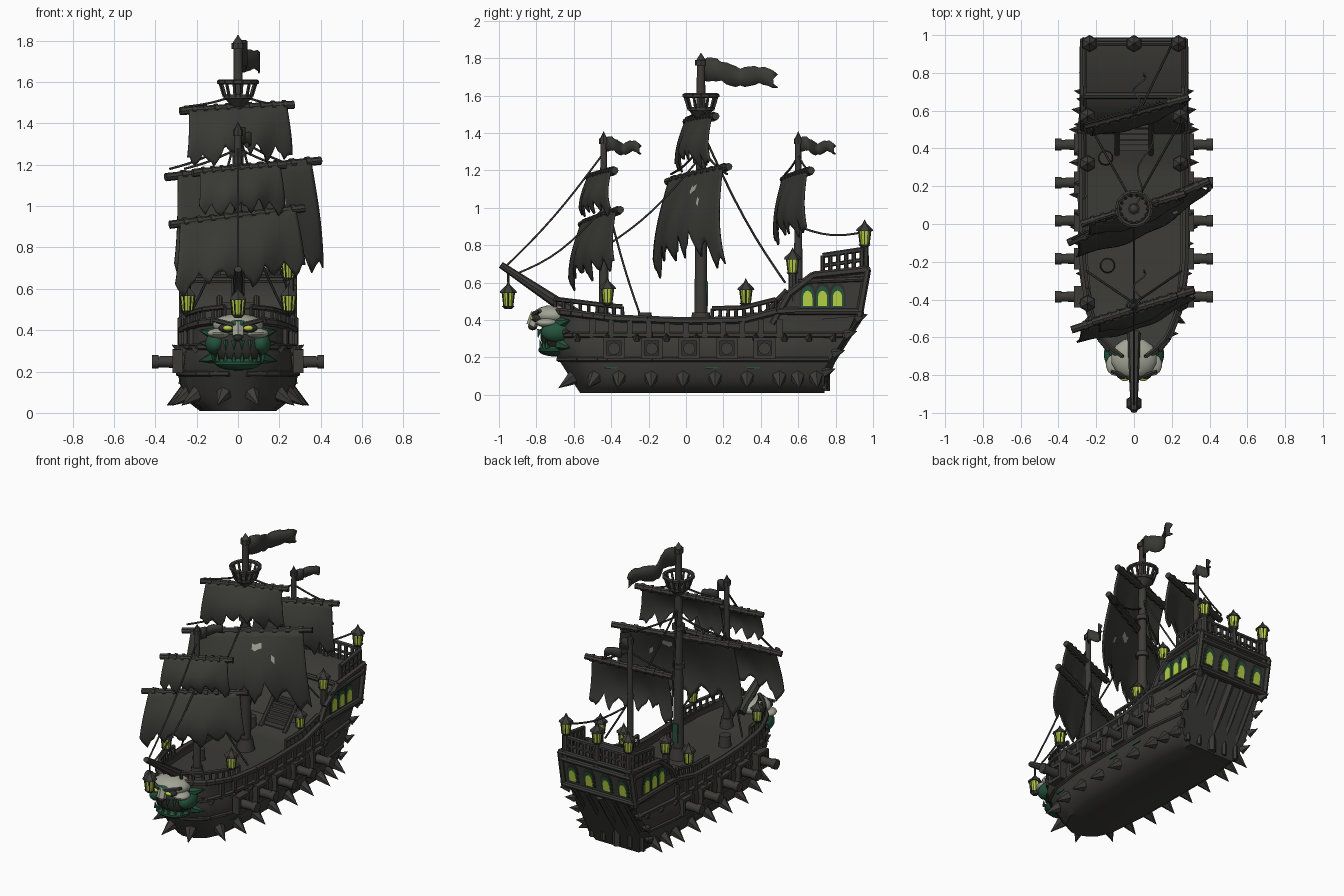
import bpy, bmesh, math, random
from mathutils import Vector, Matrix

random.seed(4)
if "Cube" in bpy.data.objects:
    bpy.data.objects.remove(bpy.data.objects["Cube"])


def material(name, r, g, b):
    mat = bpy.data.materials.new(name)
    mat.use_nodes = True
    mat.diffuse_color = (r, g, b, 1)
    mat.node_tree.nodes["Principled BSDF"].inputs["Base Color"].default_value = (r, g, b, 1)
    return mat


TIMBER = material("charcoal timber", .045, .044, .039)
CLOTH = material("black cloth", .042, .042, .037)
DARK = material("dark iron", .028, .028, .025)
GREEN = material("ghost green", .018, .085, .045)
GLOW = material("lantern glow", .47, .62, .06)
BONE = material("pale bone", .36, .37, .3)
ALL = [TIMBER, CLOTH, DARK, GREEN, GLOW, BONE]


class Part:
    """Collects simple solids into one object."""

    def __init__(self, name):
        self.name, self.bm = name, bmesh.new()

    def paint(self, verts, mat):
        for face in {f for v in verts for f in v.link_faces}:
            face.material_index = ALL.index(mat)

    def rod(self, a, b, r1, r2=None, sides=8, mat=TIMBER):
        a, b = Vector(a), Vector(b)
        turn = (b - a).to_track_quat('Z', 'Y').to_matrix().to_4x4()
        made = bmesh.ops.create_cone(self.bm, cap_ends=True, segments=sides, radius1=r1,
                                     radius2=r1 if r2 is None else r2, depth=(b - a).length,
                                     matrix=Matrix.Translation((a + b) / 2) @ turn)
        self.paint(made["verts"], mat)

    def chain(self, points, r, sides=6, mat=TIMBER):
        for a, b in zip(points, points[1:]):
            self.rod(a, b, r, r, sides, mat)

    def box(self, centre, size, mat=TIMBER):
        place = Matrix.Translation(centre) @ Matrix.Diagonal((*size, 1))
        self.paint(bmesh.ops.create_cube(self.bm, size=1, matrix=place)["verts"], mat)

    def ball(self, centre, radii, mat):
        place = Matrix.Translation(centre) @ Matrix.Diagonal((*radii, 1))
        self.paint(bmesh.ops.create_uvsphere(self.bm, u_segments=14, v_segments=9,
                                             radius=1, matrix=place)["verts"], mat)

    def plate(self, points, out, mat):
        base = self.bm.faces.new([self.bm.verts.new(p) for p in points])
        made = bmesh.ops.extrude_face_region(self.bm, geom=[base])["geom"]
        verts = [v for v in made if isinstance(v, bmesh.types.BMVert)]
        bmesh.ops.translate(self.bm, verts=verts, vec=out)
        self.paint(verts, mat)

    def finish(self, thickness=0):
        if not thickness:
            bmesh.ops.recalc_face_normals(self.bm, faces=self.bm.faces)
        mesh = bpy.data.meshes.new(self.name)
        self.bm.to_mesh(mesh)
        self.bm.free()
        for mat in ALL:
            mesh.materials.append(mat)
        mesh.shade_smooth()
        mesh.set_sharp_from_angle(angle=math.radians(40))
        obj = bpy.data.objects.new(self.name, mesh)
        bpy.context.collection.objects.link(obj)
        if thickness:
            solid = obj.modifiers.new("thickness", 'SOLIDIFY')
            solid.thickness, solid.offset = thickness, 0


def lookup(table, x):
    for (a, va), (b, vb) in zip(table, table[1:]):
        if x <= b:
            return va + (vb - va) * max(0, (x - a) / (b - a))
    return table[-1][1]


def clamp(x):
    return max(0, min(1, x))


# Hull form: plan, section and sheer
PLAN = [(-.72, .04), (-.68, .11), (-.6, .19), (-.45, .25), (-.2, .28), (.5, .285), (.92, .25)]
SECTION = [(.01, .65), (.06, .88), (.15, 1), (.25, 1.03), (.33, .97), (.5, .97)]
SHEER = [(-.72, .45), (-.4, .41), (0, .395), (.3, .4), (.5, .45), (.92, .45)]


def hull_at(y, z, side=1, out=0):
    x = lookup(PLAN, y) * lookup(SECTION, z) + out
    bow = .16 * clamp((-.4 - y) / .32) * (1 - clamp(z / .25))
    stern = .18 * clamp((y - .5) / .42) * (1 - clamp((z - .14) / .28))
    return Vector((side * x, y + bow - stern, z))


def spread(a, b, n):
    return [a + (b - a) * i / (n - 1) for i in range(n)]


hull = Part("hull")
rings = []
for y in spread(-.72, .92, 42):
    top = lookup(SHEER, y)
    half = [hull_at(y, z) for z in (.01, .035, .06, .1, .15, .2, .25, .29, .33, top)]
    rim = half[-1]
    inner = rim.x * .9
    half += [Vector((inner, rim.y, top)), Vector((inner, rim.y, top - .035))]
    ring = half + [Vector((-p.x, p.y, p.z)) for p in reversed(half)]
    rings.append([hull.bm.verts.new(p) for p in ring])
for a, b in zip(rings, rings[1:]):
    for i in range(len(a)):
        j = (i + 1) % len(a)
        hull.bm.faces.new((a[i], a[j], b[j], b[i]))
hull.bm.faces.new(rings[0])
hull.bm.faces.new(rings[-1])
hull.finish()

# Wales, gunwale, spikes, guns and rails on both sides
trim, spikes, guns, rails = Part("hull_trim"), Part("hull_spikes"), Part("cannons"), Part("rails")
for s in (1, -1):
    for z, r in ((.19, .014), (.32, .016)):
        trim.chain([hull_at(y, z, s) for y in spread(-.72, .9, 28)], r)
    trim.chain([hull_at(y, lookup(SHEER, y), s) for y in spread(-.72, .6, 24)], .02)
    for y in spread(-.5, .5, 11):
        trim.box(hull_at(y, .355, s), (.03, .03, .1))
    for y in (-.4, .14, .36):
        trim.box(hull_at(y, .145, s), (.012, .07, .01), GREEN)
    for x in (.1, .19):
        trim.chain([(s * x, hull_at(.92, z).y, z) for z in (.03, .14, .42)], .018)
    for y in spread(-.7, .84, 10):
        foot = hull_at(y, .1, s)
        run = hull_at(y + .02, .1, s) - hull_at(y - .02, .1, s)
        out = Vector((s * run.y, -s * run.x, 0)).normalized()
        spikes.rod(foot - out * .02, foot + out * .08 - Vector((0, 0, .065)), .045, 0, 6)
    for y in spread(-.58, .85, 10):
        spikes.rod(hull_at(y, .3, s), hull_at(y, .33, s, .045), .022, 0, 5)
    for z in (.12, .22, .32, .41):
        foot = hull_at(.92, z, s)
        spikes.rod(foot, foot + Vector((s * .03, .06, .02)), .03, 0, 5)
    for y in spread(-.385, .42, 5):
        guns.box((s * .285, y, .25), (.04, .09, .09), DARK)
        for d in (-.048, .048):
            guns.box((s * .292, y + d, .25), (.05, .02, .115))
            guns.box((s * .292, y, .25 + d), (.05, .1, .02))
        guns.rod((s * .25, y, .247), (s * .4, y, .247), .032, .026, 10)
        guns.rod((s * .385, y, .247), (s * .417, y, .247), .033, .033, 10)
    for first, last in ((-.7, -.34), (.14, .48)):
        ys = spread(first, last, 9)
        rails.chain([hull_at(y, lookup(SHEER, y) + .065, s, -.01) for y in ys], .013)
        for y in ys:
            foot = hull_at(y, lookup(SHEER, y), s, -.01)
            rails.rod(foot, foot + Vector((0, 0, .065)), .011, .009, 6)
    # Poop rail along the side and half of the back
    run = [(s * .26, y, .745 + (y - .73) * .15) for y in spread(.73, .94, 6)]
    run += [(s * x, .955, .775) for x in spread(.24, 0, 6)]
    for dz, r in ((0, .014), (-.055, .011)):
        rails.chain([(x, y, z + dz) for x, y, z in run], r)
    for x, y, z in run:
        rails.rod((x, y, .64), (x, y, z), .012, .012, 6)
for part in (trim, spikes, guns, rails):
    part.finish()

# Stern cabin with rudder and steps
cabin = Part("stern_cabin")
OUTLINE = [(.46, .38), (.55, .54), (.68, .64), (.97, .67), (.925, .42)]
cabin.plate([(-.265, y, z) for y, z in OUTLINE], (.53, 0, 0), TIMBER)
for s in (1, -1):
    edge = [(s * .268, y, z) for y, z in OUTLINE]
    cabin.chain(edge, .02)
    cabin.rod((s * .27, .5, .445), (s * .27, .94, .445), .018)
    cabin.rod((s * .27, .6, .605), (s * .27, .96, .62), .014)
    cabin.rod((s * .25, .57, .5), (s * .25, .57, .655), .022)
    cabin.rod((s * .235, .955, .62), (s * .235, .955, .81), .026, .02)
cabin.rod((0, .955, .62), (0, .955, .81), .026, .02)
for y, z in ((.935, .44), (.965, .625), (.97, .67), (.68, .64)):
    cabin.rod((-.27, y, z), (.27, y, z), .018)
cabin.chain([(0, hull_at(.92, z).y, z) for z in (.02, .14, .42)], .03)
for i in range(5):
    cabin.box((0, .4 + i * .03, .38 + i * .035), (.16, .025, .03))
for x in (-.09, .09):
    cabin.rod((x, .37, .38), (x, .54, .56), .014)
cabin.finish()

windows = Part("cabin_windows")


def arch_window(centre, across, up, out):
    centre, across, up, out = map(Vector, (centre, across, up, out))
    for scale, lift, mat in ((1.25, .003, DARK), (1, .006, GREEN), (.74, .009, GLOW)):
        w, h = .034 * scale, .05 * scale
        shape = [(-w, -h), (w, -h)] + [(w * math.cos(a), h * .25 + h * math.sin(a))
                                      for a in spread(0, math.pi, 7)]
        drop = (1 - scale) * .035
        windows.plate([centre + across * i + up * (j - drop) for i, j in shape], out * lift, mat)


for s in (1, -1):
    for y in (.65, .73, .81):
        arch_window((s * .266, y, .52), (0, 1, 0), (0, 0, 1), (s, 0, 0))
    for x in (.065, .19):
        arch_window((s * x, .945, .525), (1, 0, 0), (0, .18, .98), (0, .98, -.18))
windows.finish()

# Lanterns on the bow, rails and stern
lanterns = Part("lanterns")


def lantern(x, y, z):
    def stack(z1, z2, r1, r2, mat):
        lanterns.rod((x, y, z + z1), (x, y, z + z2), r1, r2, 6, mat)
    stack(-.062, -.045, .018, .034, TIMBER)
    stack(-.045, .025, .027, .036, GLOW)
    stack(.025, .038, .046, .042, TIMBER)
    stack(.038, .065, .04, .012, TIMBER)
    stack(.065, .09, .012, 0, TIMBER)
    for a in spread(0, math.tau, 7)[1:]:
        c, d = math.cos(a), math.sin(a)
        lanterns.rod((x + .027 * c, y + .027 * d, z - .05),
                     (x + .036 * c, y + .036 * d, z + .03), .0035, sides=5)


lantern(0, -.95, .52)
lantern(0, .955, .85)
for s in (1, -1):
    lantern(s * .235, .955, .85)
    for y, z in ((.57, .7), (.32, .535), (-.42, .54)):
        lantern(s * .245, y, z)
lanterns.finish()

# Masts, lookout basket, bowsprit and barrels
masts = Part("masts")
for y, tip, r in ((-.44, 1.41, .028), (.08, 1.83, .036), (.6, 1.41, .026)):
    masts.rod((0, y, .34), (0, y, tip - .04), r, r * .6, 10)
    masts.rod((0, y, tip - .07), (0, y, tip - .04), r * .9, r * .9, 8)
    masts.rod((0, y, tip - .04), (0, y, tip), r * .7, 0, 8)
    masts.rod((0, y, .36), (0, y, .44), r * 1.7, r * 1.3, 10)
for z in (.98, 1.24):
    masts.rod((0, .08, z), (0, .08, z + .03), .042, .042, 10)
masts.box((0, .11, .54), (.035, .016, .13), GREEN)
masts.rod((0, -.58, .42), (0, -.99, .695), .036, .018)
masts.rod((0, -.95, .6), (0, -.95, .68), .006)
for x, y in ((-.15, .35), (-.14, -.22)):
    masts.rod((x, y, .36), (x, y, .44), .042, .036, 10)
masts.finish()

basket = Part("lookout_basket")
basket.rod((0, .08, 1.48), (0, .08, 1.52), .03, .065, 14)
basket.rod((0, .08, 1.52), (0, .08, 1.54), .072, .072, 14)
hoop = [Vector((math.cos(a), math.sin(a), 0)) for a in spread(0, math.tau, 15)]
centre = Vector((0, .08, 1.6))
basket.chain([centre + p * .09 for p in hoop], .013)
for p in hoop[1:]:
    basket.rod(centre + p * .068 - Vector((0, 0, .07)), centre + p * .09, .008, sides=5)
basket.finish()


# Torn sails hung on skewed yards
def sail(name, a, b, drop, bulge, flare=.1, patch=False):
    a, b = Vector(a), Vector(b)
    yard = Part(name + "_yard")
    yard.rod(a, b, .02, .02)
    for i in range(9):
        p = a.lerp(b, .1 + i * .1)
        yard.rod(p, p + (b - a) * .03, .026, .026)
    yard.finish()
    cloth, cols, rows = Part(name), 36, 12
    ahead = Vector(((b - a).y, -(b - a).x, 0)).normalized()
    strands = [random.uniform(.78, .98) for _ in range(8)]
    grid = []
    for i in range(cols + 1):
        u = i / cols
        tear = abs((i % 6) - 3) / 3
        length = strands[i // 6] + .16 * abs(2 * u - 1) ** 2 - .2 * tear - random.uniform(0, .07)
        line = []
        for j in range(rows + 1):
            v = length * j / rows
            p = a.lerp(b, .5 + (u - .5) * (.86 + flare * v))
            belly = math.sin(math.pi * min(v, 1) * .9) * (.35 + .65 * math.sin(math.pi * u))
            belly += .1 * math.sin(u * 19 + v * 3) * v + v * (.45 - .6 * u)
            line.append(cloth.bm.verts.new(p + ahead * (bulge * belly + .015) - Vector((0, 0, drop * v))))
        grid.append(line)
    for i in range(cols):
        for j in range(rows):
            face = cloth.bm.faces.new((grid[i][j], grid[i + 1][j], grid[i + 1][j + 1], grid[i][j + 1]))
            pale = patch and (i in (20, 21, 22) and j == 2 or i == 26 and j == 4)
            face.material_index = ALL.index(BONE if pale else CLOTH)
    cloth.finish(.01)


sail("main_course", (-.35, -.1, 1.14), (.4, .23, 1.22), .57, .1, .16, True)
sail("main_topsail", (-.28, 0, 1.46), (.27, .16, 1.49), .29, .07)
sail("fore_course", (-.33, -.56, .91), (.32, -.35, .99), .37, .08, .16)
sail("fore_topsail", (-.22, -.52, 1.16), (.23, -.38, 1.2), .23, .06)
sail("mizzen_sail", (-.26, .52, 1.15), (.29, .67, 1.2), .35, .06)


# Tattered pennants
def pennant(name, y, z, length, height, fall):
    flag, previous = Part(name), None
    for i in range(17):
        u = i / 16
        x, mid = .22 * length * u + .025 * math.sin(u * 9), z - fall * u + .012 * math.sin(u * 10)
        half = height * (.5 - .16 * u) * (1 if i % 4 else .82)
        back = y + length * u
        pair = [flag.bm.verts.new((x, back + d, mid + h)) for h, d in
                ((half, 0), (0, -.12 * length if i == 16 else 0), (-half, 0))]
        if previous:
            for k in (0, 1):
                flag.bm.faces.new((previous[k], previous[k + 1], pair[k + 1], pair[k])).material_index = 1
        previous = pair
    flag.finish(.008)


pennant("main_pennant", .09, 1.735, .4, .13, .05)
pennant("fore_pennant", -.43, 1.335, .19, .08, .02)
pennant("mizzen_pennant", .61, 1.335, .19, .08, .02)

# Rigging ropes with a slight sag
ropes = bpy.data.curves.new("rigging", 'CURVE')
ropes.dimensions, ropes.bevel_depth, ropes.bevel_resolution = '3D', .006, 1
ropes.materials.append(DARK)
LINES = [((0, -.96, .69), (0, -.45, 1.28), .03), ((0, -.9, .65), (0, -.44, 1.0), .05),
         ((0, .06, 1.25), (0, -.42, .8), .04), ((.03, .6, .9), (.2, .95, .87), .03)]
for s in (1, -1):
    LINES += [((0, .1, 1.38), (s * .24, .53, .6), .05), ((0, -.42, 1.02), (s * .25, -.25, .44), .03),
              ((0, .08, 1.54), (s * .26, .08 + s * .08, 1.48), .01),
              ((0, .08, 1.33), (s * .33, .07 + s * .15, 1.18), .02),
              ((0, .6, 1.28), (s * .26, .6 + s * .07, 1.18), .01)]
for a, b, sag in LINES:
    spline = ropes.splines.new('POLY')
    spline.points.add(8)
    for i, point in enumerate(spline.points):
        p = Vector(a).lerp(Vector(b), i / 8) - Vector((0, 0, sag * math.sin(math.pi * i / 8)))
        point.co = (*p, 1)
bpy.context.collection.objects.link(bpy.data.objects.new("rigging", ropes))

# Skull figurehead with brow, horns and open jaw
skull = Part("skull_figurehead")
skull.ball((0, -.71, .425), (.125, .11, .055), BONE)
skull.ball((0, -.69, .32), (.13, .09, .1), DARK)
skull.ball((0, -.7, .24), (.115, .09, .035), GREEN)
skull.rod((0, -.8, .435), (0, -.825, .37), .03, .03, 6, BONE)
skull.ball((0, -.8, .43), (.045, .03, .02), GREEN)
skull.ball((0, -.82, .365), (.022, .025, .02), DARK)
for s in (1, -1):
    skull.ball((s * .11, -.69, .335), (.05, .085, .055), GREEN)
    skull.ball((s * .095, -.745, .385), (.055, .06, .024), BONE)
    skull.ball((s * .055, -.795, .41), (.04, .03, .022), DARK)
    skull.ball((s * .05, -.818, .41), (.024, .014, .012), GLOW)
    skull.rod((s * .02, -.815, .425), (s * .12, -.78, .45), .014, .01, 6)
    for z, tip, mat in ((.38, .4, GREEN), (.33, .34, TIMBER), (.27, .25, GREEN)):
        skull.rod((s * .11, -.67, z), (s * .19, -.62, tip), .035, 0, 6, mat)
    for x in (.02, .06, .1):
        skull.rod((s * x, -.79 + x * .4, .35), (s * x, -.8 + x * .4, .3), .014, 0, 5, GREEN)
        skull.rod((s * x, -.78 + x * .4, .25), (s * x, -.79 + x * .4, .295), .014, 0, 5, GREEN)
skull.finish()
